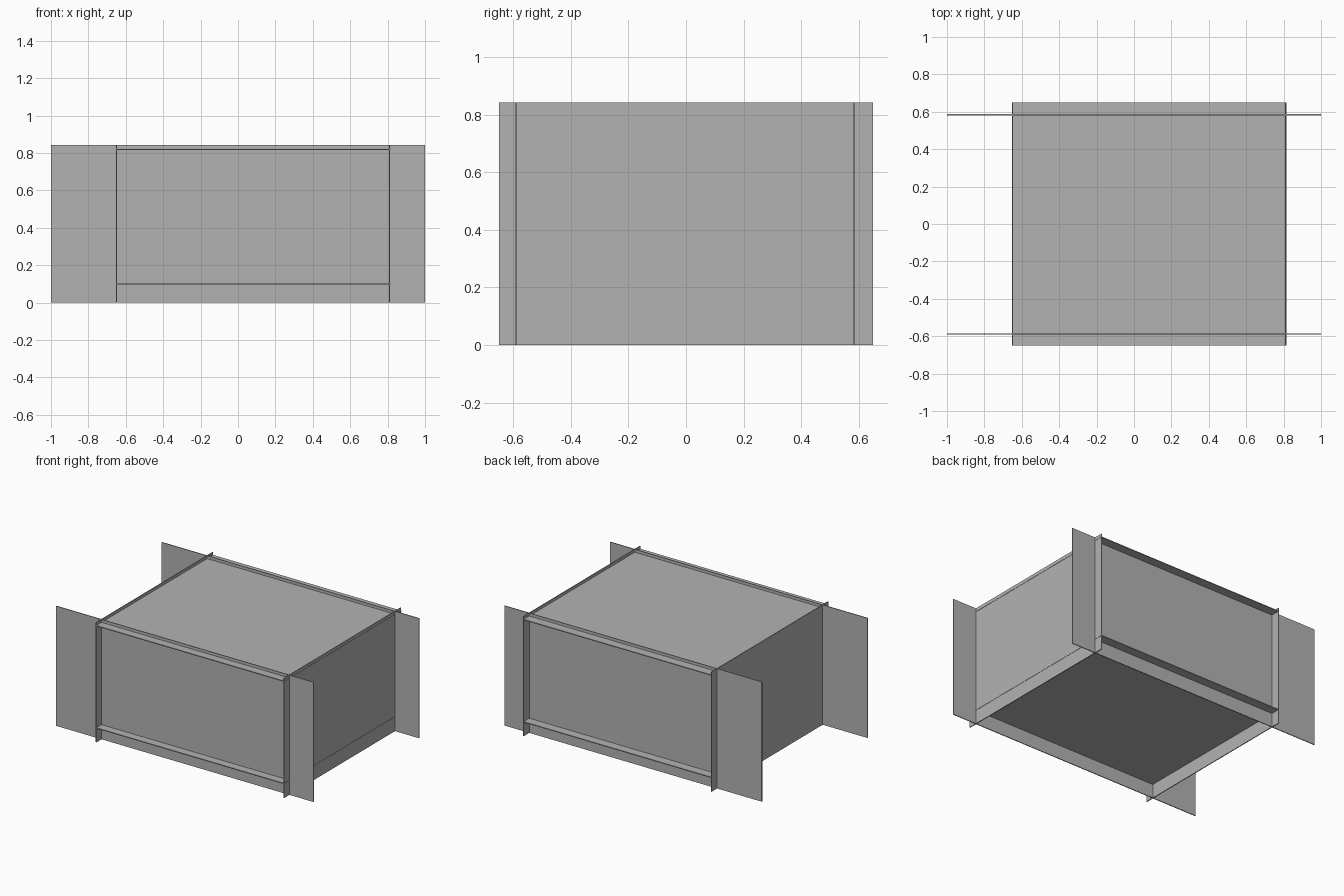
import bpy

if "Cube" in bpy.data.objects:
    bpy.data.objects.remove(bpy.data.objects["Cube"])

# Single flat grey for every sheet
grey = bpy.data.materials.new("plain_grey")
grey.diffuse_color = (0.45, 0.45, 0.45, 1)
grey.use_nodes = True
grey.node_tree.nodes["Principled BSDF"].inputs["Base Color"].default_value = grey.diffuse_color


def sheet(name, x, y, z):
    """Thin box spanning the given (low, high) ranges."""
    bpy.ops.mesh.primitive_cube_add(size=1, location=[sum(r) / 2 for r in (x, y, z)])
    ob = bpy.context.object
    ob.name = name
    ob.scale = [r[1] - r[0] for r in (x, y, z)]
    bpy.ops.object.transform_apply(location=False, rotation=False, scale=True)
    ob.data.materials.append(grey)


T = 0.006       # sheet thickness
H = 0.842       # overall height
D = 0.649       # half depth


def span(centre):
    return (centre - T / 2, centre + T / 2)


# Long front and back panels, overhanging the box at both ends
for name, y in (("front_panel", -0.589), ("back_panel", 0.584)):
    sheet(name, (-1, 1), span(y), (0, H))

# End panels, overhanging the front and back panels
for name, x in (("left_panel", -0.650), ("right_panel", 0.811)):
    sheet(name, span(x), (-D, D), (0, H))

# Floor and lid, slotted through the right panel
for name, z in (("floor_panel", 0.100), ("lid_panel", 0.819)):
    sheet(name, (-0.65, 0.816), (-D, D), span(z))
